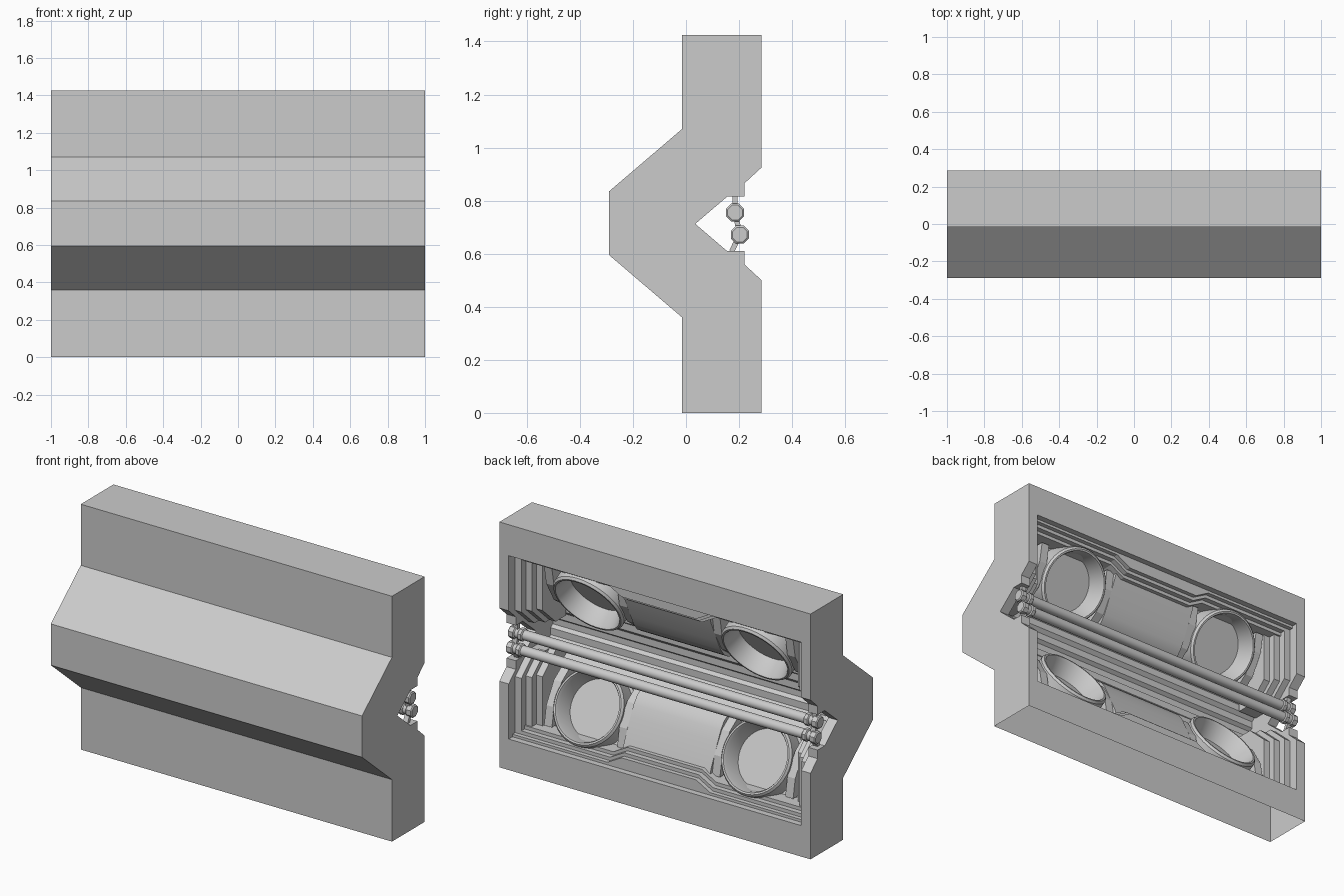
import bpy, bmesh, math
from mathutils import Vector

old = bpy.data.objects.get("Cube")
if old:
    bpy.data.objects.remove(old, do_unlink=True)

MID = 0.7125  # height of the horizontal symmetry plane

grey = bpy.data.materials.new("plain_grey")
grey.use_nodes = True
grey.diffuse_color = (0.6, 0.6, 0.6, 1)
grey.node_tree.nodes["Principled BSDF"].inputs["Base Color"].default_value = (0.6, 0.6, 0.6, 1)


def finish(name, bm, smooth=False):
    bmesh.ops.remove_doubles(bm, verts=bm.verts, dist=0.0005)
    bmesh.ops.recalc_face_normals(bm, faces=bm.faces)
    me = bpy.data.meshes.new(name)
    bm.to_mesh(me)
    bm.free()
    me.materials.append(grey)
    ob = bpy.data.objects.new(name, me)
    bpy.context.collection.objects.link(ob)
    if smooth:
        bpy.ops.object.select_all(action='DESELECT')
        bpy.context.view_layer.objects.active = ob
        ob.select_set(True)
        bpy.ops.object.shade_smooth_by_angle(angle=math.radians(35))
    return ob


def flip(path):
    return [(a, 2 * MID - z) for a, z in path]


def sheet(bm, path, x0, x1):
    """Open strip: a (y, z) path swept along x."""
    for (ya, za), (yb, zb) in zip(path, path[1:]):
        bm.faces.new([bm.verts.new(p) for p in
                      ((x0, ya, za), (x0, yb, zb), (x1, yb, zb), (x1, ya, za))])


def cap(bm, path, x):
    bm.faces.new([bm.verts.new((x, y, z)) for y, z in path])


def prism(name, outline, lo, hi, axis='X', smooth=False):
    """Closed prism: outline is (y, z) for axis X or (x, z) for axis Y."""
    bm = bmesh.new()

    def pt(p, d):
        return (d, p[0], p[1]) if axis == 'X' else (p[0], d, p[1])
    a = [bm.verts.new(pt(p, lo)) for p in outline]
    b = [bm.verts.new(pt(p, hi)) for p in outline]
    bm.faces.new(a)
    bm.faces.new(b)
    for i in range(len(a)):
        j = (i + 1) % len(a)
        bm.faces.new((a[i], a[j], b[j], b[i]))
    return finish(name, bm, smooth)


def lathe(name, profile, centre, axis, sides, smooth=True):
    """Spin an (r, t) profile about an axis through centre."""
    rot = Vector(axis).to_track_quat('Z', 'Y')
    bm = bmesh.new()
    rings = []
    for r, t in profile:
        rings.append([bm.verts.new(Vector(centre) + rot @ Vector((
            r * math.cos((k + 0.5) * math.tau / sides),
            r * math.sin((k + 0.5) * math.tau / sides), t))) for k in range(sides)])
    for a, b in zip(rings, rings[1:]):
        for k in range(sides):
            j = (k + 1) % sides
            bm.faces.new((a[k], a[j], b[j], b[k]))
    for end in (rings[0], rings[-1]):
        bm.faces.new(end)
    return finish(name, bm, smooth)


# Section paths as (y, z)
front = [(0.285, 1.245), (0.285, 1.425), (-0.015, 1.425), (-0.015, 1.07), (-0.29, 0.835),
         (-0.29, 0.595), (-0.015, 0.36), (-0.015, 0)]
groove_low = [(0.285, 0.18), (0.285, 0.5), (0.22, 0.56), (0.22, 0.61), (0.155, 0.61),
              (0.035, MID)]
groove = groove_low + flip(groove_low)[-2::-1]
recess_low = [(0.285, 0.18), (0.14, 0.18), (-0.05, 0.51), (-0.05, 0.56), (-0.08, 0.58),
              (-0.08, 0.62), (-0.1, 0.64), (-0.1, 0.68), (-0.12, 0.695)]
recess = recess_low + flip(recess_low)[::-1]

# Outer wall shell, open underneath
bm = bmesh.new()
sheet(bm, front, -1, 1)
sheet(bm, [(0.285, 0), (0.285, 0.18)], -1, 1)
for s in (-1, 1):
    sheet(bm, groove, s * 0.94, s)
    cap(bm, front + [(0.285, 0)] + groove[:-1], s)
    cap(bm, groove + recess[-2:0:-1], s * 0.94)
finish("wall_shell", bm)

# Recessed inner lining with stepped valley
bm = bmesh.new()
sheet(bm, recess, -0.94, 0.94)
finish("recess_lining", bm)

tilt = math.radians(30)
for half, up in (("lower", 1), ("upper", -1)):
    side = (lambda p: p) if up == 1 else flip

    # Stepped molding with a raised middle
    for i, (h, depth) in enumerate(((0.195, 0.25), (0.215, 0.225), (0.235, 0.195))):
        right = [(0.94, 0.18), (0.94, h), (0.33, h), (0.24, h + 0.05)]
        outline = right + [(-x, z) for x, z in reversed(right)]
        prism(f"{half}_molding_{i}", side(outline), 0.1, depth, 'Y')

    # Curved panel between the ring ducts
    panel = [(0.2, 0.2), (0.17, 0.29), (0.11, 0.42), (0.08, 0.48), (0.05, 0.52),
             (0.01, 0.545), (-0.06, 0.56), (-0.06, 0.5), (0.12, 0.2)]
    prism(f"{half}_middle_panel", side(panel), -0.28, 0.28, 'X', True)

    for s, word in ((1, "left"), (-1, "right")):
        # Stepped side columns
        for i in range(3):
            x, y = 0.94 - 0.04 * i, 0.225 - 0.04 * i
            column = [(y, 0.18), (y, 0.52), (y - 0.12, 0.63), (-0.07, 0.63),
                      (-0.07, 0.5), (0.12, 0.18)]
            prism(f"{half}_{word}_column_{i}", side(column), s * x, s * (x - 0.04))

        # Ring duct on an eight-sided collar
        axis = (0, math.cos(tilt), up * math.sin(tilt))
        base = (s * 0.54, 0.017, MID - up * (MID - 0.35))
        lathe(f"{half}_{word}_ring",
              [(0.165, 0.03), (0.187, 0.12), (0.195, 0.135), (0.205, 0.135),
               (0.215, 0.122), (0.215, 0.01)], base, axis, 40)
        lathe(f"{half}_{word}_collar_plate",
              [(0.25, 0.0), (0.25, 0.028), (0.22, 0.028)], base, axis, 8, False)
        # Chamfered cheek blocks flanking each ring
        for k, off in enumerate((-0.235, 0.235)):
            cheek = [(0.16, 0.25), (0.14, 0.36), (0.07, 0.48), (0.0, 0.53),
                     (-0.04, 0.5), (0.1, 0.25)]
            x = s * 0.54 + off
            prism(f"{half}_{word}_cheek_{k}", side(cheek), x - 0.025, x + 0.025)

# Pair of long pipes with end collars
for i, (y, z) in enumerate(((0.185, 0.755), (0.203, 0.672))):
    lathe(f"pipe_{i}", [(0.028, -0.97), (0.028, 0.97)], (0, y, z), (1, 0, 0), 20)
    for s, word in ((1, "left"), (-1, "right")):
        for k, (a, b) in enumerate(((0.955, 0.995), (0.905, 0.935))):
            lathe(f"pipe_{i}_{word}_collar_{k}",
                  [(0.03, a), (0.037, a + 0.005), (0.037, b - 0.005), (0.03, b)],
                  (0, y, z), (s, 0, 0), 8, False)

# Thin brackets holding the pipes
links = [((0.185, 0.755), (0.185, 0.822)), ((0.185, 0.755), (0.203, 0.672)),
         ((0.203, 0.672), (0.172, 0.608))]
for s, word in ((1, "left"), (-1, "right")):
    for i, (a, b) in enumerate(links):
        a, b = Vector(a), Vector(b)
        n = (b - a).orthogonal().normalized() * 0.01
        prism(f"{word}_bracket_{i}", [tuple(p) for p in (a - n, b - n, b + n, a + n)],
              s * 0.945, s * 0.975)
